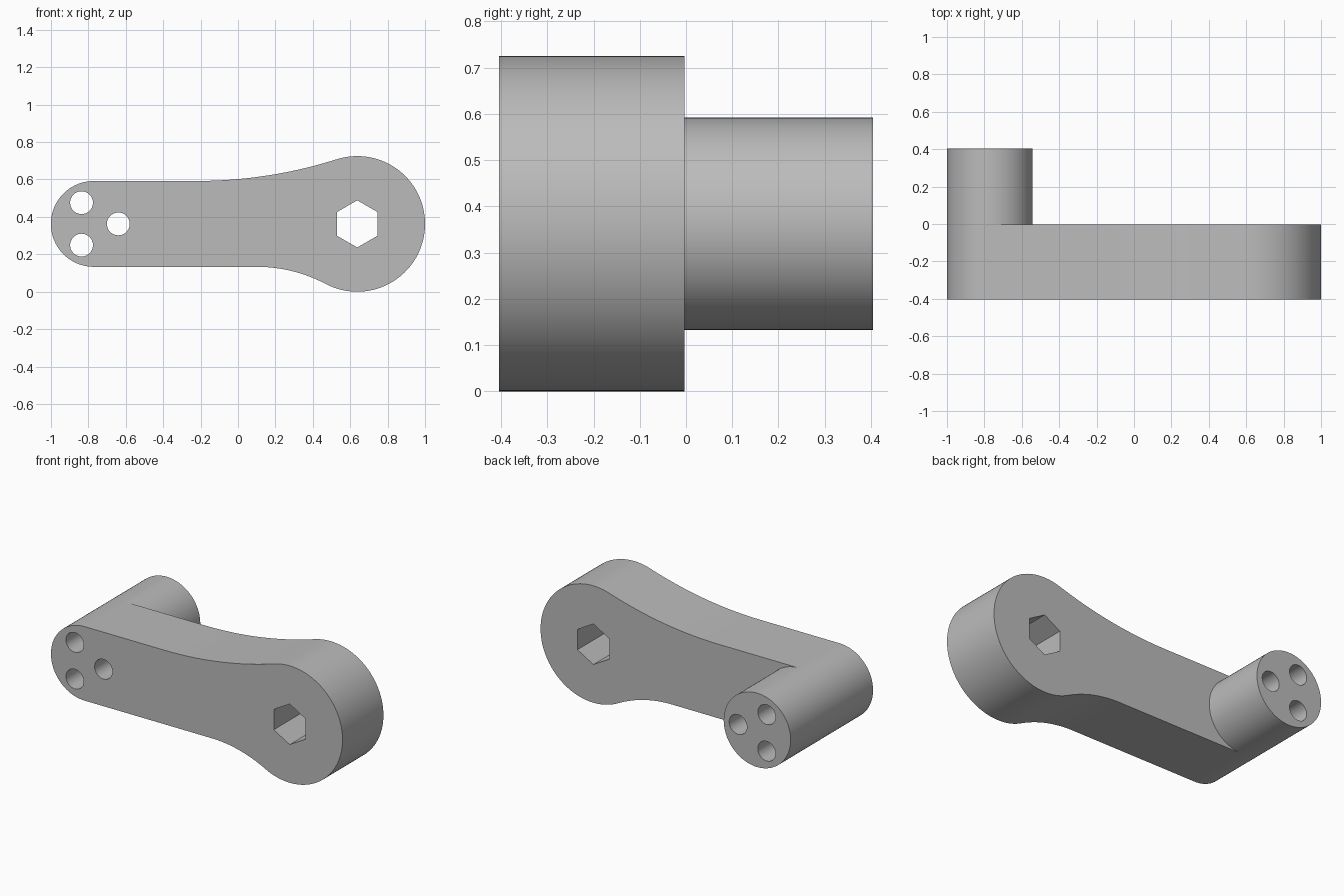
import bpy, bmesh
from math import sin, cos, pi, sqrt, atan2, radians

cube = bpy.data.objects.get("Cube")
if cube:
    bpy.data.objects.remove(cube, do_unlink=True)

MID_Z = 0.3625
GRIP_X, GRIP_R = -0.771, 0.2295
HUB_X, HUB_R = 0.6375, 0.3625
FRONT, SEAM, BACK = -0.404, -0.003, 0.404


def arc(cx, cz, r, start, end, steps):
    """Points along an arc in the XZ plane, both ends included."""
    angles = [start + (end - start) * i / steps for i in range(steps + 1)]
    return [(cx + r * cos(a), cz + r * sin(a)) for a in angles]


def circle(cx, cz, r, steps, turn=0.0):
    return arc(cx, cz, r, turn, turn + 2 * pi, steps)[:-1]


def fillet(r):
    """Centre of the blend arc touching the straight edge and the hub."""
    dx = sqrt((HUB_R + r) ** 2 - (GRIP_R + r) ** 2)
    return HUB_X - dx, GRIP_R + r, atan2(GRIP_R + r, dx)


# Arm outline: grip end, lower blend, hub, upper blend
left_arc = arc(GRIP_X, MID_Z, GRIP_R, pi / 2, 3 * pi / 2, 40)
right_arc = arc(GRIP_X, MID_Z, GRIP_R, -pi / 2, pi / 2, 40)
low_r, top_r = 0.79, 2.5
low_x, low_h, low_a = fillet(low_r)
top_x, top_h, top_a = fillet(top_r)
low = arc(low_x, MID_Z - low_h, low_r, pi / 2, low_a, 20)
hub = arc(HUB_X, MID_Z, HUB_R, low_a - pi, pi - top_a, 72)
top = arc(top_x, MID_Z + top_h, top_r, -top_a, -pi / 2, 24)
neck = low + hub[1:-1] + top
outline = left_arc + neck
grip = left_arc + right_arc[1:-1]
shoulder = neck + right_arc[::-1]

# Three round through holes and a hexagonal socket
holes = [circle(GRIP_X + 0.131 * cos(a), MID_Z + 0.131 * sin(a), 0.061, 40)
         for a in (0, 2 * pi / 3, 4 * pi / 3)]
socket = circle(HUB_X, MID_Z, 0.126, 6, pi / 2)

bm = bmesh.new()


def ring(points, y):
    return [bm.verts.new((x, y, z)) for x, z in points]


def cap(y, loops):
    edges = []
    for points in loops:
        vs = ring(points, y)
        edges += [bm.edges.new((vs[i - 1], vs[i])) for i in range(len(vs))]
    bmesh.ops.triangle_fill(bm, edges=edges, use_beauty=True, normal=(0, -1, 0))


def wall(points, y0, y1):
    a, b = ring(points, y0), ring(points, y1)
    for i in range(len(a)):
        bm.faces.new((a[i - 1], a[i], b[i], b[i - 1]))


# Flat faces
cap(FRONT, [outline, socket] + holes)
cap(SEAM, [shoulder, socket])
cap(BACK, [grip] + holes)

# Side walls
wall(outline, FRONT, SEAM)
wall(socket, FRONT, SEAM)
wall(grip, SEAM, BACK)
for hole in holes:
    # split at the seam-free full depth
    wall(hole, FRONT, BACK)

bmesh.ops.remove_doubles(bm, verts=bm.verts[:], dist=1e-5)
bmesh.ops.recalc_face_normals(bm, faces=bm.faces[:])
mesh = bpy.data.meshes.new("crank_arm")
bm.to_mesh(mesh)
bm.free()

# Plain grey finish
grey = bpy.data.materials.new("grey")
grey.use_nodes = True
colour = (0.5, 0.5, 0.5, 1)
grey.diffuse_color = colour
grey.node_tree.nodes["Principled BSDF"].inputs["Base Color"].default_value = colour
mesh.materials.append(grey)

crank = bpy.data.objects.new("crank_arm", mesh)
bpy.context.collection.objects.link(crank)
bpy.ops.object.select_all(action='DESELECT')
crank.select_set(True)
bpy.context.view_layer.objects.active = crank
bpy.ops.object.shade_smooth_by_angle(angle=radians(30))
